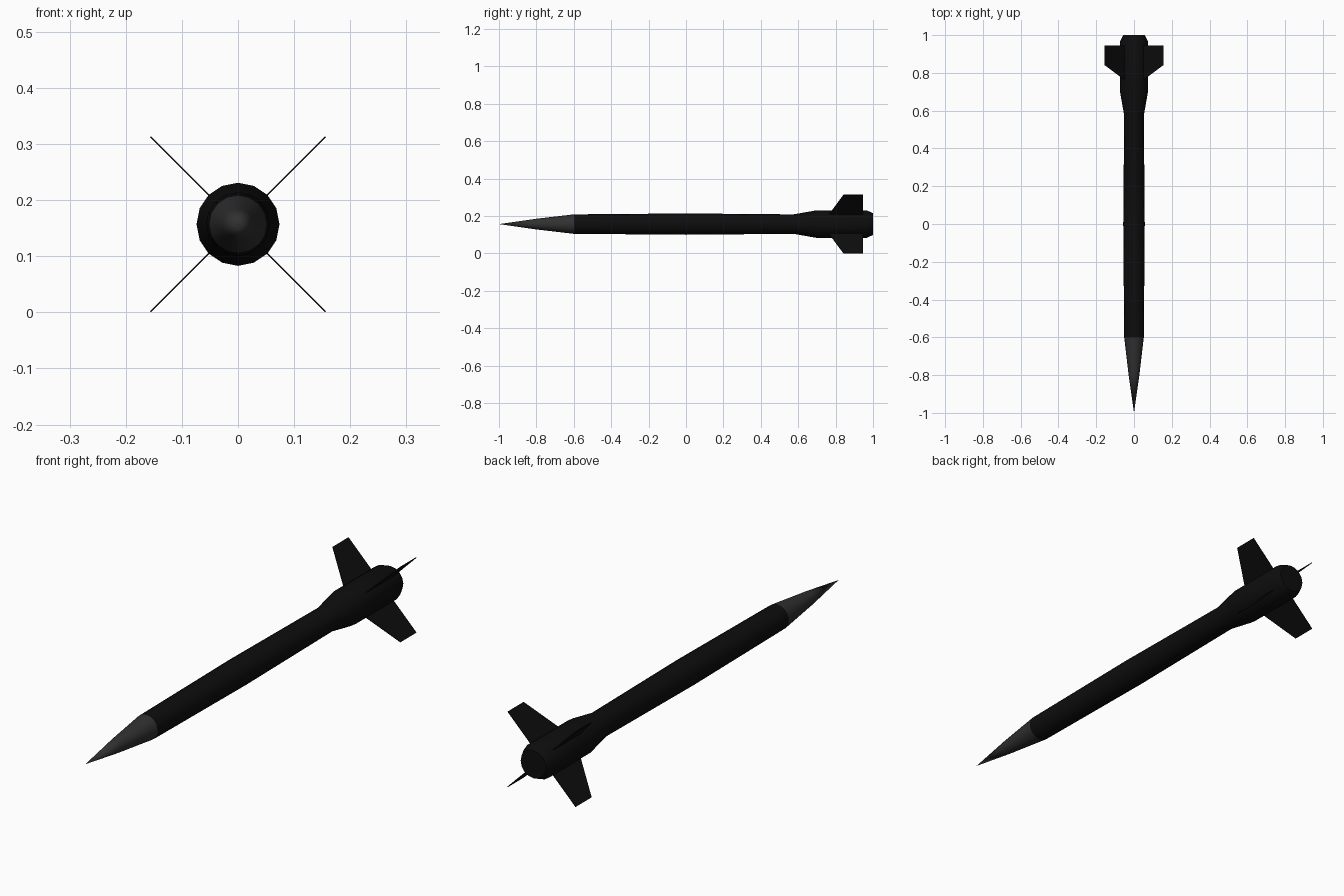
import bpy, bmesh, math
from mathutils import Matrix, Vector

if "Cube" in bpy.data.objects:
    bpy.data.objects.remove(bpy.data.objects["Cube"])

AXIS_Z = 0.157
SIDES = 16


def material(name, v):
    m = bpy.data.materials.new(name)
    m.diffuse_color = (v, v, v, 1)
    m.use_nodes = True
    m.node_tree.nodes["Principled BSDF"].inputs["Base Color"].default_value = m.diffuse_color
    return m


black = material("matte black", 0.004)
grey = material("dark grey", 0.03)


def add_object(name, bm, mat):
    bmesh.ops.remove_doubles(bm, verts=bm.verts, dist=1e-5)
    bmesh.ops.recalc_face_normals(bm, faces=bm.faces)
    mesh = bpy.data.meshes.new(name)
    bm.to_mesh(mesh)
    bm.free()
    mesh.materials.append(mat)
    ob = bpy.data.objects.new(name, mesh)
    bpy.context.collection.objects.link(ob)
    return ob


def lathe(name, profile, mat):
    """Revolve (y, radius) points around the long axis."""
    bm = bmesh.new()
    verts = [bm.verts.new((0, y, AXIS_Z + r)) for y, r in profile]
    edges = [bm.edges.new(pair) for pair in zip(verts, verts[1:])]
    bmesh.ops.spin(bm, geom=verts + edges, cent=(0, 0, AXIS_Z), axis=(0, 1, 0),
                   angle=2 * math.pi, steps=SIDES)
    ob = add_object(name, bm, mat)
    bpy.ops.object.select_all(action='DESELECT')
    bpy.context.view_layer.objects.active = ob
    ob.select_set(True)
    bpy.ops.object.shade_smooth_by_angle(angle=math.radians(35))
    return ob


# Pointed nose cone
lathe("nose_cone", [(-1, 0), (-0.8, 0.0285), (-0.6, 0.052)], grey)

# Slightly bulged body with flared tail and flat end
lathe("body", [(-0.6, 0.052), (0, 0.057), (0.575, 0.052), (0.70, 0.074),
               (0.965, 0.074), (1, 0.058), (1, 0)], black)

# Four thin swept fins on the diagonals
FIN = [(0.05, 0.752), (0.2205, 0.842), (0.2205, 0.945), (0.05, 0.945)]
THICK = 0.003
for i in range(4):
    bm = bmesh.new()
    face = bm.faces.new([bm.verts.new((r, y, -THICK / 2)) for r, y in FIN])
    ext = bmesh.ops.extrude_face_region(bm, geom=[face])
    top = [v for v in ext["geom"] if isinstance(v, bmesh.types.BMVert)]
    bmesh.ops.translate(bm, verts=top, vec=Vector((0, 0, THICK)))
    turn = Matrix.Rotation(math.radians(45 + 90 * i), 4, 'Y')
    bm.transform(Matrix.Translation((0, 0, AXIS_Z)) @ turn)
    add_object(f"tail_fin_{i + 1}", bm, black)
